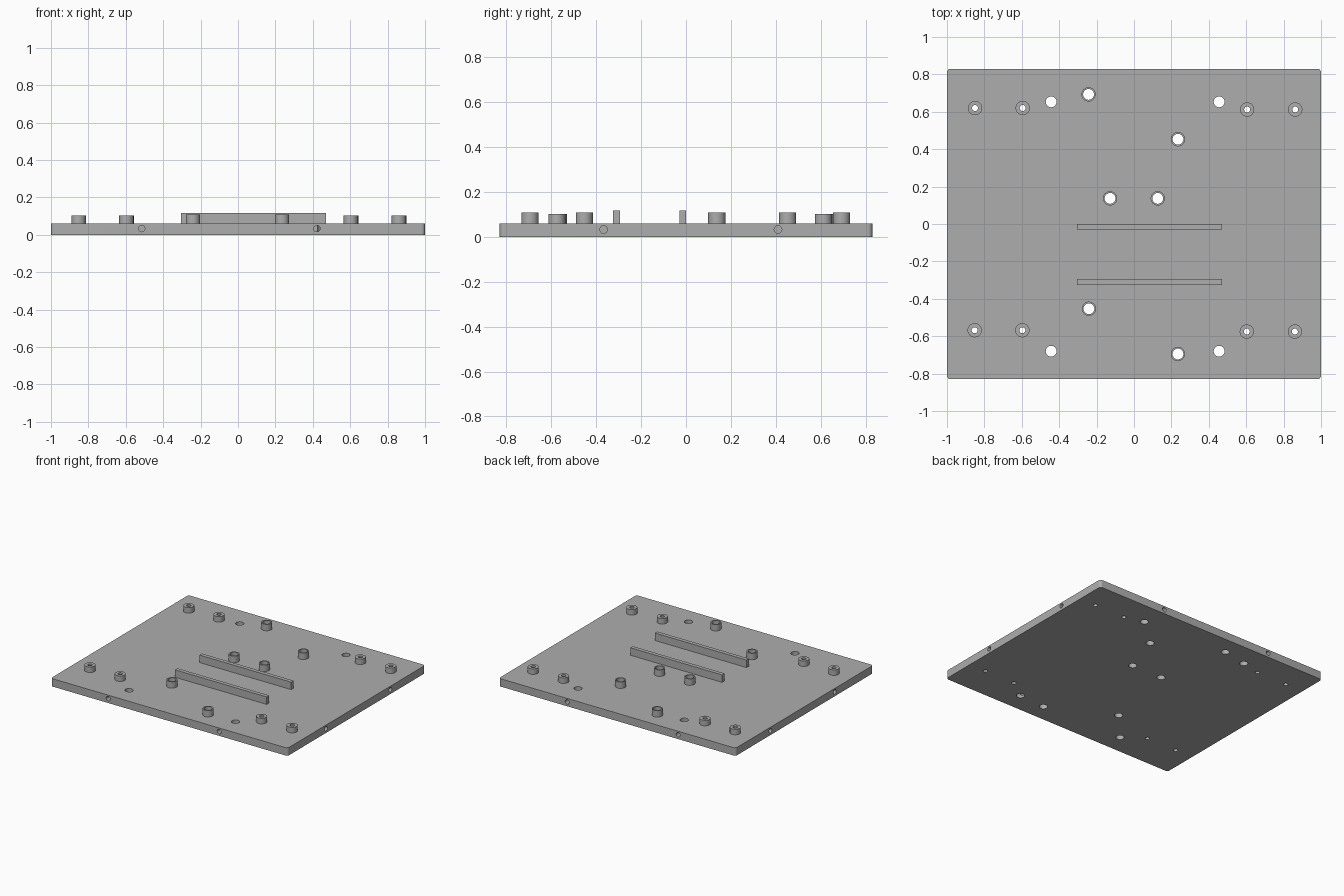
import bpy
import bmesh
from math import pi
from mathutils import Matrix, Vector

cube = bpy.data.objects.get("Cube")
if cube:
    bpy.data.objects.remove(cube, do_unlink=True)

WIDTH, DEPTH, THICK = 2.0, 1.66, 0.06
POST_R, SCREW_R, BOLT_R = 0.038, 0.016, 0.029
SIDE_R, SIDE_DEPTH, SIDE_Z = 0.017, 0.15, 0.033

# Positions of the posts and holes
small_posts = [(-0.85, 0.62), (-0.595, 0.62), (0.605, 0.612), (0.862, 0.612),
               (-0.852, -0.568), (-0.597, -0.568), (0.603, -0.575), (0.86, -0.575)]
tall_posts = [(-0.243, 0.693), (0.235, 0.453), (-0.128, 0.137),
              (0.127, 0.137), (-0.241, -0.453), (0.235, -0.695)]
plain_holes = [(x, y) for x in (-0.443, 0.455) for y in (0.653, -0.68)]

grey = bpy.data.materials.new("Plain grey")
grey.use_nodes = True
COLOUR = (0.42, 0.42, 0.42, 1)
grey.diffuse_color = COLOUR
grey.node_tree.nodes["Principled BSDF"].inputs["Base Color"].default_value = COLOUR


def make_object(name, bm):
    bmesh.ops.recalc_face_normals(bm, faces=bm.faces)
    mesh = bpy.data.meshes.new(name)
    bm.to_mesh(mesh)
    bm.free()
    mesh.materials.append(grey)
    obj = bpy.data.objects.new(name, mesh)
    bpy.context.scene.collection.objects.link(obj)
    return obj


def smooth(obj):
    bpy.ops.object.select_all(action='DESELECT')
    obj.select_set(True)
    bpy.context.view_layer.objects.active = obj
    bpy.ops.object.shade_smooth_by_angle(angle=pi / 6)


def box(name, low, high, corner=0):
    low, high = Vector(low), Vector(high)
    bm = bmesh.new()
    bmesh.ops.create_cube(bm, size=1, matrix=Matrix.Translation((low + high) / 2)
                          @ Matrix.Diagonal((*(high - low), 1)))
    if corner:
        upright = [e for e in bm.edges if abs(e.verts[0].co.z - e.verts[1].co.z) > 1e-4]
        bmesh.ops.bevel(bm, geom=upright, offset=corner, segments=6,
                        profile=0.5, affect='EDGES')
    return make_object(name, bm)


def cylinder(bm, centre, radius, length, axis='Z'):
    turn = {'X': Matrix.Rotation(pi / 2, 4, 'Y'),
            'Y': Matrix.Rotation(pi / 2, 4, 'X'), 'Z': Matrix.Identity(4)}[axis]
    bmesh.ops.create_cone(bm, cap_ends=True, segments=32, radius1=radius, radius2=radius,
                          depth=length, matrix=Matrix.Translation(centre) @ turn)


def post(name, spot, hole, top):
    """Hollow round post, spun from its profile."""
    bm = bmesh.new()
    profile = [(POST_R, THICK), (POST_R, top), (hole, top), (hole, THICK)]
    verts = [bm.verts.new((r, 0, z)) for r, z in profile]
    edges = [bm.edges.new(pair) for pair in zip(verts, verts[1:])]
    bmesh.ops.spin(bm, geom=verts + edges, cent=(0, 0, 0), axis=(0, 0, 1),
                   angle=2 * pi, steps=32, use_merge=True)
    bmesh.ops.remove_doubles(bm, verts=bm.verts, dist=1e-5)
    bmesh.ops.translate(bm, verts=bm.verts, vec=(*spot, 0))
    smooth(make_object(name, bm))


# Base plate with rounded corners
plate = box("base_plate", (-WIDTH / 2, -DEPTH / 2, 0), (WIDTH / 2, DEPTH / 2, THICK), 0.02)

# Upright holes through the plate
upright = bmesh.new()
for spots, radius in ((small_posts, SCREW_R), (tall_posts, BOLT_R), (plain_holes, BOLT_R)):
    for spot in spots:
        cylinder(upright, (*spot, THICK / 2), radius, THICK * 2)

# Blind holes in all four edges
edge_holes = bmesh.new()
for side in (-1, 1):
    for x in (-0.515, 0.422):
        cylinder(edge_holes, (x, side * DEPTH / 2, SIDE_Z), SIDE_R, SIDE_DEPTH * 2, 'Y')
    for y in (-0.367, 0.41):
        cylinder(edge_holes, (side * WIDTH / 2, y, SIDE_Z), SIDE_R, SIDE_DEPTH * 2, 'X')

for name, bm in (("upright_hole_cutter", upright), ("edge_hole_cutter", edge_holes)):
    cutter = make_object(name, bm)
    cutter.hide_render = True
    bpy.context.view_layer.objects.active = plate
    cut = plate.modifiers.new(name, 'BOOLEAN')
    cut.operation, cut.solver, cut.object = 'DIFFERENCE', 'EXACT', cutter
    bpy.ops.object.modifier_apply(modifier=cut.name)
    bpy.data.objects.remove(cutter, do_unlink=True)
smooth(plate)

# Mounting posts
for i, spot in enumerate(small_posts, 1):
    post(f"small_post_{i}", spot, SCREW_R, 0.102)
for i, spot in enumerate(tall_posts, 1):
    post(f"tall_post_{i}", spot, BOLT_R, 0.109)

# Two parallel rails
for name, y in (("front_rail", -0.325), ("rear_rail", -0.03)):
    box(name, (-0.305, y, THICK), (0.47, y + 0.03, 0.117))
